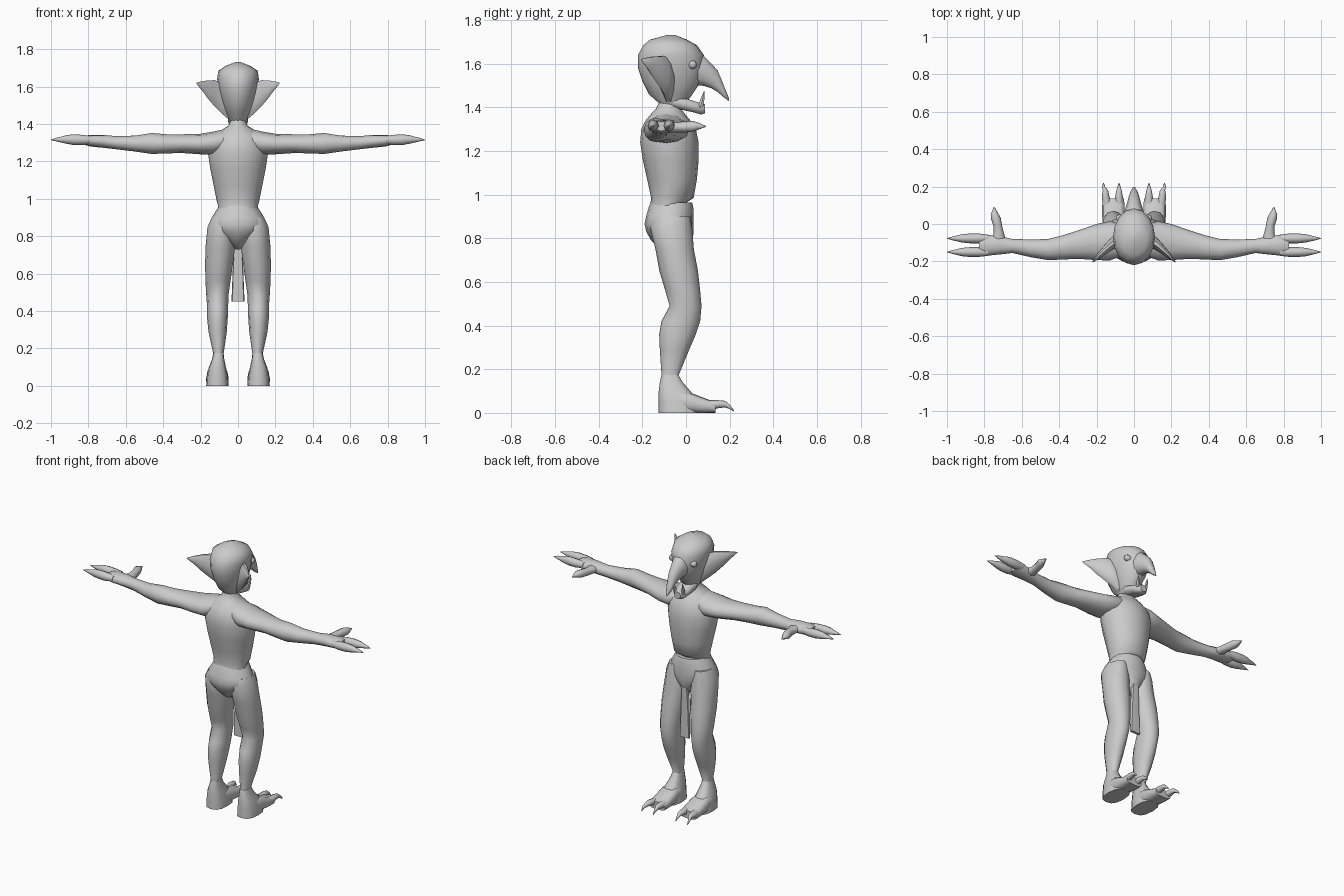
import bpy, bmesh, math

skin = bpy.data.materials.new("grey_skin")
skin.diffuse_color = (0.6, 0.6, 0.6, 1)


def loft(name, axis, rings, n=12, p=2.0, mirror=False, angle=50):
    """Skin rings (t, a0, a1, b0, b1): position on axis, then bounds of the cross-section."""
    bm = bmesh.new()
    loops = []
    for t, a0, a1, b0, b1 in rings:
        loop = []
        for i in range(n):
            w = 2 * math.pi * i / n
            c, s = math.cos(w), math.sin(w)
            c = math.copysign(abs(c) ** (2 / p), c)
            s = math.copysign(abs(s) ** (2 / p), s)
            a, b = (a0 + a1) / 2 + c * (a1 - a0) / 2, (b0 + b1) / 2 + s * (b1 - b0) / 2
            co = {'x': (t, a, b), 'y': (a, t, b), 'z': (a, b, t)}[axis]
            loop.append(bm.verts.new(co))
        loops.append(loop)
    for l0, l1 in zip(loops, loops[1:]):
        for i in range(n):
            j = (i + 1) % n
            bm.faces.new((l0[i], l0[j], l1[j], l1[i]))
    bm.faces.new(loops[0][::-1])
    bm.faces.new(loops[-1])
    bmesh.ops.recalc_face_normals(bm, faces=bm.faces)
    me = bpy.data.meshes.new(name)
    bm.to_mesh(me)
    bm.free()
    me.materials.append(skin)
    ob = bpy.data.objects.new(name, me)
    bpy.context.collection.objects.link(ob)
    bpy.ops.object.select_all(action='DESELECT')
    ob.select_set(True)
    bpy.context.view_layer.objects.active = ob
    bpy.ops.object.shade_smooth_by_angle(angle=math.radians(angle))
    if mirror:
        ob.modifiers.new("mirror", 'MIRROR').use_axis = (True, False, False)
    return ob


def sym(rows):
    """Rings symmetric in x: (t, half width, b0, b1)."""
    return [(t, -w, w, b0, b1) for t, w, b0, b1 in rows]


# Torso with overhanging belly, shoulders and neck
loft("torso", 'z', sym([
    (0.92, .105, -.165, .005), (0.965, .107, -.162, .005), (0.985, .113, -.16, .035),
    (1.07, .13, -.178, .05), (1.16, .148, -.198, .058), (1.24, .16, -.21, .058),
    (1.30, .15, -.205, .045), (1.34, .125, -.185, .02), (1.37, .085, -.16, -.005),
    (1.39, .052, -.14, -.02), (1.42, .04, -.125, -.03), (1.47, .04, -.125, -.03)]), 16)

# Briefs and hanging flap
loft("briefs", 'z', sym([
    (0.965, .10, -.162, .028), (0.945, .112, -.17, .033), (0.90, .14, -.183, .035),
    (0.865, .152, -.19, .035), (0.83, .135, -.182, .035), (0.79, .08, -.16, .03),
    (0.75, .035, -.12, .015), (0.73, .012, -.08, 0)]), 16)
loft("loin_flap", 'z', sym([
    (0.78, .02, -.005, .022), (0.65, .027, -.005, .018), (0.45, .035, 0, .018)]), 8, 5)

# Legs
loft("leg", 'z', [
    (0.90, .04, .14, -.15, .02), (0.85, .015, .163, -.165, .028), (0.75, .015, .173, -.14, .036),
    (0.65, .027, .176, -.122, .055), (0.56, .04, .174, -.095, .065), (0.49, .05, .17, -.075, .071),
    (0.42, .053, .165, -.113, .065), (0.36, .055, .165, -.123, .045), (0.29, .06, .158, -.12, .015),
    (0.17, .077, .132, -.112, -.035), (0.10, .072, .145, -.12, 0)], 12, mirror=True)

# Feet: heel block, forefoot and clawed toes
loft("heel", 'z', [
    (0, .05, .17, -.125, .06), (0.05, .054, .167, -.125, .06), (0.10, .064, .156, -.125, .02),
    (0.14, .073, .14, -.12, -.015), (0.175, .077, .132, -.112, -.035)], 12, 2.6, True)
loft("forefoot", 'y', [
    (-.08, .06, .16, 0, .10), (0, .053, .168, 0, .10), (.04, .05, .17, 0, .085),
    (.10, .05, .17, 0, .062), (.135, .054, .168, 0, .05)], 12, 3, True)
for label, x0, x1 in (("inner", .08, .08), ("outer", .142, .163)):
    xm = (x0 + x1) / 2
    loft(label + "_toe", 'y', [
        (.10, x0 - .025, x0 + .025, .01, .058), (.15, xm - .02, xm + .02, .022, .058),
        (.18, xm - .014, xm + .014, .025, .055), (.20, x1 - .008, x1 + .008, .018, .038),
        (.22, x1 - .002, x1 + .002, .006, .012)], 8, mirror=True)

# Arms running into the palms
loft("arm", 'x', [
    (.06, -.17, 0, 1.25, 1.375), (.13, -.195, .015, 1.235, 1.36), (.20, -.193, .0, 1.238, 1.348),
    (.30, -.186, -.035, 1.245, 1.345), (.38, -.19, -.06, 1.243, 1.345),
    (.46, -.193, -.08, 1.24, 1.352), (.55, -.178, -.083, 1.253, 1.338),
    (.65, -.155, -.08, 1.265, 1.335), (.72, -.163, -.065, 1.273, 1.342),
    (.79, -.17, -.058, 1.28, 1.342), (.83, -.165, -.06, 1.292, 1.335)], 12, mirror=True)

# Fingers and thumbs with pointed claws
for label, yc in (("front", -.077), ("back", -.15)):
    loft(label + "_finger", 'x', [
        (x, yc - r, yc + r, z0, z1) for x, r, z0, z1 in (
            (.78, .02, 1.298, 1.335), (.83, .026, 1.288, 1.342), (.88, .026, 1.288, 1.345),
            (.92, .022, 1.295, 1.34), (.94, .017, 1.3, 1.333), (.97, .01, 1.307, 1.327),
            (1.0, .001, 1.314, 1.317))], 8, mirror=True)
loft("thumb", 'y', [
    (-.10, .68, .77, 1.285, 1.33), (-.05, .695, .75, 1.285, 1.332), (-.01, .705, .752, 1.285, 1.335),
    (.03, .712, .765, 1.288, 1.338), (.05, .722, .766, 1.295, 1.332),
    (.092, .746, .75, 1.311, 1.315)], 8, mirror=True)

# Head
loft("head", 'z', sym([
    (1.40, .035, -.115, -.02), (1.42, .046, -.125, 0), (1.46, .066, -.17, .03),
    (1.52, .09, -.2, .07), (1.58, .104, -.22, .082), (1.64, .112, -.22, .082),
    (1.685, .105, -.195, .05), (1.71, .068, -.165, .005), (1.732, .012, -.085, -.05)]), 16)

# Long drooping nose
loft("nose", 'y', sym([
    (.02, .06, 1.5, 1.66), (.08, .048, 1.495, 1.64), (.115, .036, 1.485, 1.605),
    (.145, .029, 1.468, 1.572), (.172, .02, 1.445, 1.505), (.197, .005, 1.428, 1.442)]), 10)

# Lower jaw with tusks
loft("jaw", 'y', sym([
    (-.09, .04, 1.4, 1.46), (-.03, .055, 1.39, 1.452), (.03, .05, 1.377, 1.432),
    (.07, .037, 1.366, 1.42), (.088, .022, 1.372, 1.416)]), 10, 2.6)
loft("tusk", 'z', [
    (1.40, .018, .04, .052, .08), (1.44, .024, .04, .066, .086), (1.475, .032, .034, .082, .084)],
    6, mirror=True)

# Eyes
loft("eye", 'x', [
    (.05, .012, .048, 1.577, 1.613), (.08, .01, .05, 1.575, 1.615),
    (.092, .017, .043, 1.582, 1.608), (.096, .027, .033, 1.592, 1.598)], 10, mirror=True)

# Swept-back pointed ears
loft("ear", 'x', [
    (.05, -.11, -.05, 1.42, 1.60), (.09, -.125, -.05, 1.455, 1.625), (.125, -.145, -.075, 1.49, 1.638),
    (.16, -.168, -.115, 1.532, 1.636), (.19, -.187, -.152, 1.575, 1.63),
    (.222, -.207, -.2, 1.615, 1.622)], 10, mirror=True)
